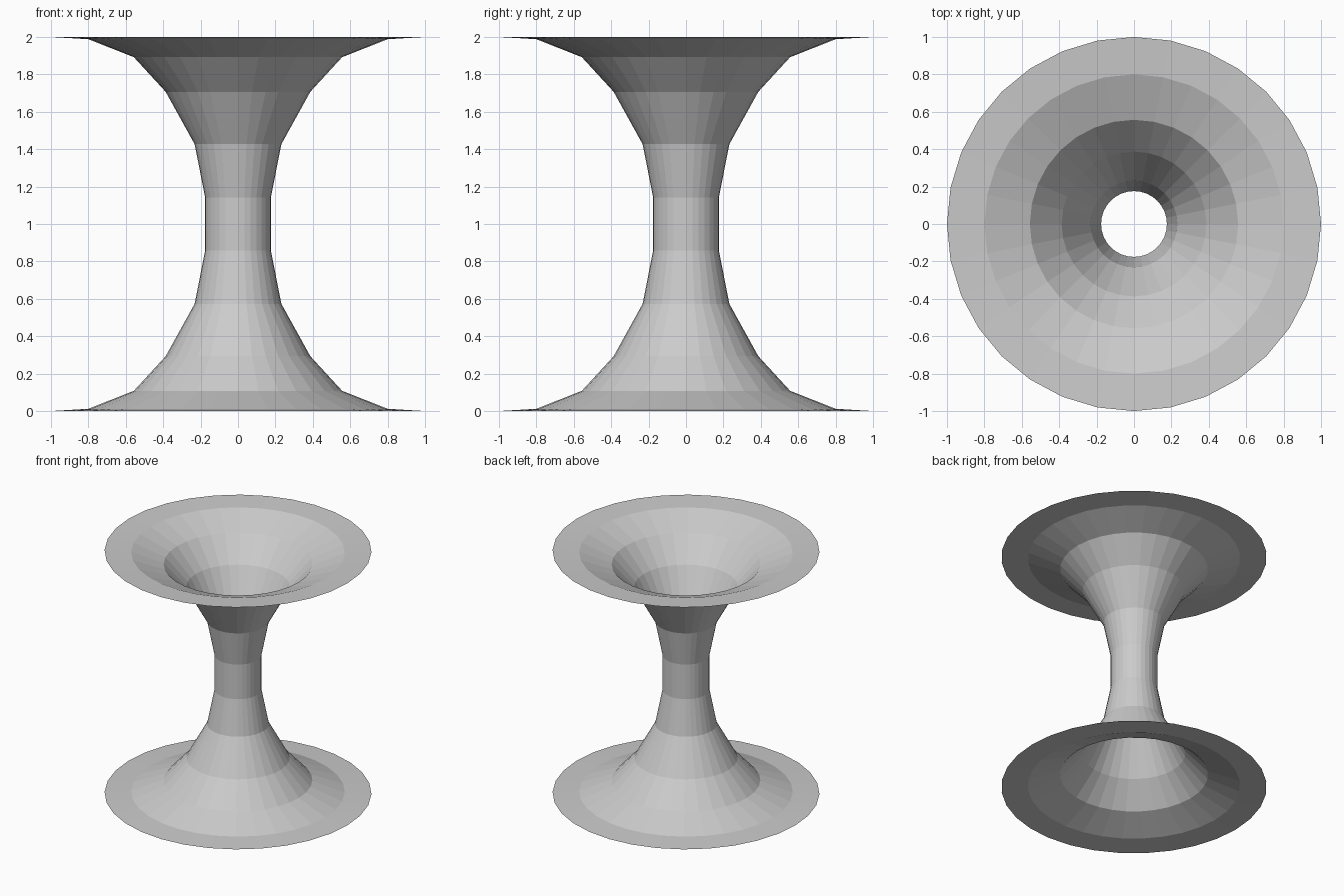
import bpy
import bmesh
from math import cos, sin, tau

cube = bpy.data.objects.get("Cube")
if cube:
    bpy.data.objects.remove(cube, do_unlink=True)

SIDES = 32
HEIGHT = 2.0

# Plain grey material
grey = bpy.data.materials.new("plain grey")
grey.use_nodes = True
colour = (0.6, 0.6, 0.6, 1)
grey.diffuse_color = colour
grey.node_tree.nodes["Principled BSDF"].inputs["Base Color"].default_value = colour

# Lower half profile (radius, height), mirrored for the upper half
lower = [(1.0, 0.0), (0.8, 0.012), (0.557, 0.108), (0.387, 0.293),
         (0.232, 0.573), (0.176, 0.857)]
profile = lower + [(r, HEIGHT - z) for r, z in reversed(lower)]

# Open flared tube: one ring per profile point, bridged with flat quads
bm = bmesh.new()
rings = [[bm.verts.new((r * cos(tau * i / SIDES), r * sin(tau * i / SIDES), z))
          for i in range(SIDES)] for r, z in profile]
for low, high in zip(rings, rings[1:]):
    for i in range(SIDES):
        j = (i + 1) % SIDES
        bm.faces.new((low[i], low[j], high[j], high[i]))

mesh = bpy.data.meshes.new("flared_tube")
bm.to_mesh(mesh)
bm.free()
mesh.materials.append(grey)
tube = bpy.data.objects.new("flared_tube", mesh)
bpy.context.collection.objects.link(tube)
